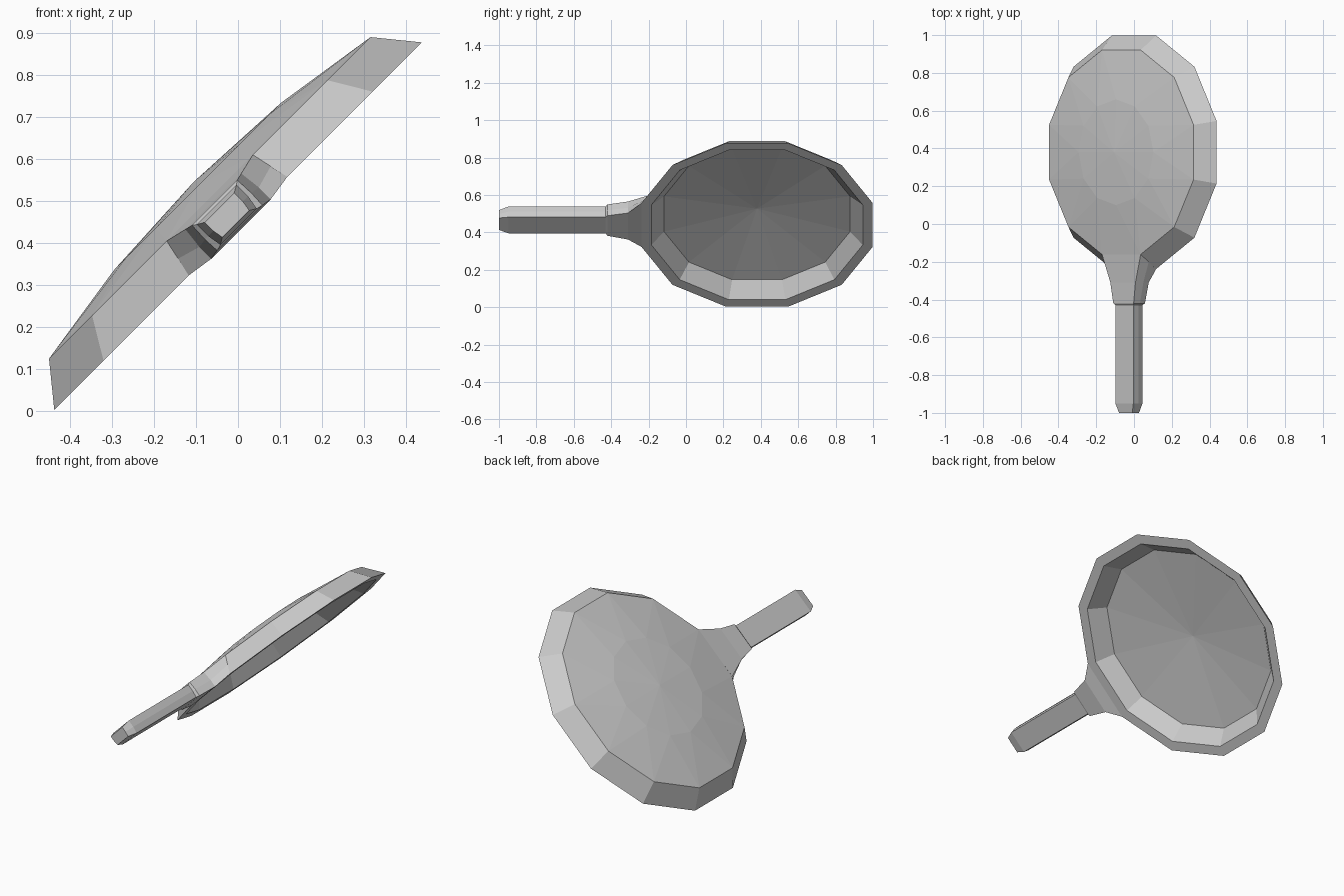
import bpy, bmesh, math
from mathutils import Matrix

cube = bpy.data.objects.get("Cube")
if cube:
    bpy.data.objects.remove(cube)

grey = bpy.data.materials.new("plain_grey")
grey.use_nodes = True
colour = (0.6, 0.6, 0.6, 1)
grey.diffuse_color = colour
grey.node_tree.nodes["Principled BSDF"].inputs["Base Color"].default_value = colour

SIDES = 12
PAN_Y = 0.38
# The whole pan leans sideways by 45 degrees about the handle axis
LEAN = Matrix.Translation((0, 0, 0.44)) @ Matrix.Rotation(math.radians(-45), 4, 'Y')


def finish(name, bm):
    bmesh.ops.recalc_face_normals(bm, faces=bm.faces)
    mesh = bpy.data.meshes.new(name)
    bm.to_mesh(mesh)
    bm.free()
    mesh.transform(LEAN)
    mesh.materials.append(grey)
    obj = bpy.data.objects.new(name, mesh)
    bpy.context.collection.objects.link(obj)
    return obj


def ring(bm, radius, height, turn=0.5):
    angles = [(i + turn) * math.tau / SIDES for i in range(SIDES)]
    return [bm.verts.new((radius * math.sin(a), PAN_Y + radius * math.cos(a), height))
            for a in angles]


def bridge(bm, a, b, split=False):
    count = len(a)
    for i in range(count):
        j = (i + 1) % count
        if split:
            bm.faces.new((a[i], a[j], b[i]))
            bm.faces.new((a[j], b[j], b[i]))
        else:
            bm.faces.new((a[i], a[j], b[j], b[i]))


def fan(bm, loop, height):
    tip = bm.verts.new((0, PAN_Y, height))
    for i in range(len(loop)):
        bm.faces.new((loop[i], loop[(i + 1) % len(loop)], tip))


# Pan bowl: domed back, sloping wall, flat rim and hollow inside
bm = bmesh.new()
rim_outer = ring(bm, 0.64, 0)
back_edge = ring(bm, 0.56, 0.095)
back_ring = ring(bm, 0.28, 0.135, turn=1.0)
rim_inner = ring(bm, 0.585, 0)
floor_edge = ring(bm, 0.515, 0.083)
bridge(bm, rim_outer, back_edge)
bridge(bm, back_edge, back_ring, split=True)
fan(bm, back_ring, 0.149)
bridge(bm, rim_outer, rim_inner)
bridge(bm, rim_inner, floor_edge)
fan(bm, floor_edge, 0.123)
finish("pan_bowl", bm)


def section(bm, top, mid, low):
    # Six-sided section, each argument is (half width, y, height)
    half = [top, mid, low]
    right = [bm.verts.new(p) for p in half]
    left = [bm.verts.new((-w, y, h)) for w, y, h in reversed(half)]
    return right + left


def loft(name, rows):
    bm = bmesh.new()
    loops = [section(bm, *row) for row in rows]
    for a, b in zip(loops, loops[1:]):
        bridge(bm, a, b)
    bm.faces.new(loops[0])
    bm.faces.new(loops[-1])
    return finish(name, bm)


# Neck flaring from the handle into the wall of the bowl
loft("handle_neck", [
    ((0.145, -0.161, 0.095), (0.156, -0.2, 0.046), (0.166, -0.238, 0)),
    ((0.094, -0.31, 0.083), (0.1, -0.31, 0.03), (0.1, -0.31, -0.01)),
    ((0.076, -0.42, 0.079), (0.078, -0.42, 0.033), (0.076, -0.42, -0.006)),
    ((0.067, -0.43, 0.072), (0.067, -0.43, 0.033), (0.061, -0.43, -0.002)),
])


def grip(y, scale=1):
    mid = 0.035
    return tuple((w * scale, y, mid + (h - mid) * scale)
                 for w, h in ((0.067, 0.072), (0.067, 0.033), (0.061, -0.002)))


# Straight handle with a tapered end
loft("handle", [grip(-0.42), grip(-0.95), grip(-1, 0.74)])
